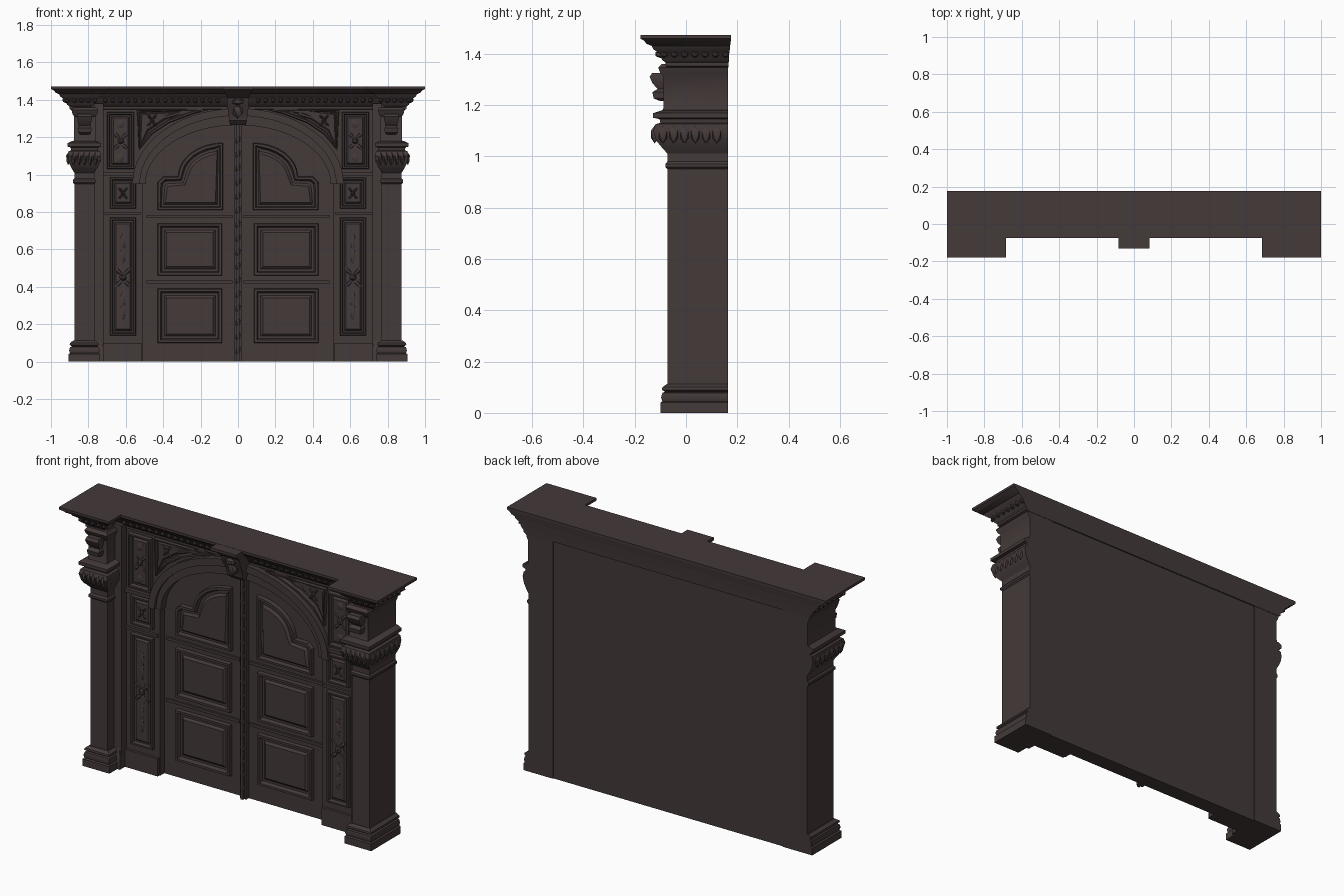
import bpy, bmesh, math
from mathutils import Matrix, Vector

wood = bpy.data.materials.new("dark_brown_wood")
wood.diffuse_color = (0.058, 0.041, 0.041, 1)


def finish(name, bm, mirror=False):
    if not name.endswith("panel"):
        bmesh.ops.recalc_face_normals(bm, faces=bm.faces[:])
    me = bpy.data.meshes.new(name)
    bm.to_mesh(me)
    bm.free()
    me.materials.append(wood)
    ob = bpy.data.objects.new(name, me)
    bpy.context.collection.objects.link(ob)
    if mirror:
        mod = ob.modifiers.new("Mirror", 'MIRROR')
        mod.use_mirror_merge = False
    return ob


def loft(name, rings, mirror=False):
    """Skin a list of equal-length closed 3D rings and cap both ends."""
    bm = bmesh.new()
    vs = [[bm.verts.new(p) for p in r] for r in rings]
    n = len(vs[0])
    for a, b in zip(vs, vs[1:]):
        for i in range(n):
            j = (i + 1) % n
            bm.faces.new((a[i], a[j], b[j], b[i]))
    bm.faces.new(vs[0][::-1])
    bm.faces.new(vs[-1])
    return finish(name, bm, mirror)


def prism(name, pts, y0, y1, mirror=False):
    return loft(name, [[(x, y, z) for x, z in pts] for y in (y0, y1)], mirror)


def rect(x0, x1, z0, z1):
    return [(x0, z0), (x1, z0), (x1, z1), (x0, z1)]


def stack(name, x0, x1, y0, y1, profile, fy=1.0, mirror=True):
    """Moulded block: each (offset, z) grows the sides and front, back stays flat."""
    loft(name, [[(x0 - d, y0 - d * fy, z), (x1 + d, y0 - d * fy, z),
                 (x1 + d, y1, z), (x0 - d, y1, z)] for d, z in profile], mirror)


def panel(name, pts, y, w=0.013, h=0.014, mirror=True):
    """Raised moulding around a sunk field with a raised centre, facing -y."""
    bm = bmesh.new()
    f = bm.faces.new([bm.verts.new((x, y, z)) for x, z in pts])
    bm.normal_update()
    for t, d in ((0.004, h), (w, 0), (w * 0.6, -h * 0.93), (w, 0), (w, h * 0.5)):
        bmesh.ops.inset_individual(bm, faces=[f], thickness=t, depth=d)
        bm.normal_update()
    return finish(name + "_panel", bm, mirror)


def lumps(name, items, mirror=True):
    """Carved ornament: squashed low-poly spheres (centre, radii, tilt)."""
    bm = bmesh.new()
    for c, r, tilt in items:
        m = Matrix.Translation(c) @ Matrix.Rotation(tilt, 4, 'Y') @ Matrix.Diagonal((*r, 1))
        bmesh.ops.create_icosphere(bm, subdivisions=1, radius=1, matrix=m)
    return finish(name, bm, mirror)


def arc(rx, rz, zc, n=28):
    return [(rx * math.cos(math.pi * i / n), zc + rz * math.sin(math.pi * i / n)) for i in range(n + 1)]


WALL, DOOR, BACK = 0.03, 0.068, 0.158

# surrounding wall with arched opening
opening = arc(0.51, 0.33, 0.95)
prism("arched_wall", [(-0.78, 0), (-0.51, 0)] + opening[::-1] + [(0.51, 0), (0.78, 0), (0.78, 1.4), (-0.78, 1.4)],
      WALL, DOOR + 0.004)

# arch moulding, two steps
for nm, (ro, zo), (ri, zi), yf in (("arch_outer_moulding", (0.565, 0.405), (0.525, 0.365), 0.0),
                                   ("arch_inner_moulding", (0.535, 0.375), (0.495, 0.315), 0.015)):
    prism(nm, arc(ro, zo, 0.95) + arc(ri, zi, 0.95)[::-1], yf, WALL + 0.03)

# door leaves running back flush with the piers, centre strip and door panels
prism("door_leaf", rect(0, 0.74, 0, 1.36), DOOR, BACK, True)
prism("centre_strip", rect(-0.02, 0.02, 0, 1.28), 0.045, 0.08)
prism("centre_bead", rect(-0.008, 0.008, 0, 1.28), 0.033, 0.06)
lumps("centre_strip_carving", [((0, 0.04, 0.06 + i * 0.075), (0.014, 0.012, 0.03), 0) for i in range(16)], False)
panel("lower_door", rect(0.085, 0.43, 0.10, 0.39), DOOR, 0.018, 0.022)
panel("middle_door", rect(0.085, 0.43, 0.46, 0.74), DOOR, 0.018, 0.022)
curve = [(0.08 + 0.24 * math.cos(a), 0.99 + 0.18 * math.sin(a)) for a in [math.pi / 2 * i / 8 for i in range(9)]]
panel("upper_door", [(0.08, 0.81), (0.43, 0.81), (0.43, 0.96), (0.40, 0.99)] + curve, DOOR, 0.015, 0.022)
for z in (0.425, 0.775):
    prism("door_rail", rect(0.03, 0.49, z - 0.008, z + 0.008), DOOR - 0.012, DOOR + 0.01, True)

# side bays: plinth, rails, framed panels
prism("bay_plinth", rect(0.515, 0.77, 0, 0.10), WALL - 0.015, DOOR + 0.01, True)
prism("bay_rail", rect(0.52, 0.74, 0.995, 1.015), WALL - 0.02, WALL + 0.02, True)
prism("bay_lower_rail", rect(0.52, 0.74, 0.785, 0.80), WALL - 0.015, WALL + 0.02, True)
panel("tall_bay", rect(0.545, 0.685, 0.14, 0.77), WALL, 0.012, 0.02)
panel("small_bay", rect(0.545, 0.685, 0.82, 0.985), WALL, 0.012, 0.02)
panel("upper_bay", rect(0.555, 0.70, 1.03, 1.335), WALL, 0.012, 0.022)
panel("spandrel", [(0.16, 1.345), (0.24, 1.325), (0.37, 1.275), (0.46, 1.215), (0.53, 1.13), (0.54, 1.345)],
      WALL, 0.009, 0.018)

# carved relief in the bays and spandrels
relief = []
for cx, cz, r in ((0.615, 0.45, 0.06), (0.615, 0.90, 0.035), (0.627, 1.18, 0.055), (0.46, 1.29, 0.035)):
    relief.append(((cx, 0.02, cz), (r * 0.35, 0.018, r * 0.35), 0))
    for k in range(4):
        a = math.pi / 4 + k * math.pi / 2
        relief.append(((cx + r * 0.55 * math.cos(a), 0.022, cz + r * 0.75 * math.sin(a)),
                       (r * 0.5, 0.012, r * 0.22), -a))
relief += [((0.615, 0.022, z), (0.014, 0.012, 0.06), 0) for z in (0.27, 0.33, 0.57, 0.64)]
relief += [((0.627, 0.022, z), (0.025, 0.012, 0.03), 0) for z in (1.09, 1.27)]
relief += [((0.36, 0.022, 1.315), (0.05, 0.012, 0.012), 0.3)]
lumps("bay_carving", relief)
prism("bay_diamond", [(0.615, 0.36), (0.655, 0.45), (0.615, 0.54), (0.575, 0.45)], 0.018, 0.03, True)

# pilasters with stepped inner strip, base, capital and frieze block
prism("pilaster_shaft", rect(0.768, 0.875, 0, 1.38), -0.072, 0.163, True)
prism("pilaster_inner_step", rect(0.72, 0.80, 0, 1.38), -0.015, 0.163, True)
stack("pilaster_base", 0.765, 0.878, -0.072, 0.163,
      [(0.028, 0), (0.028, 0.04), (0.02, 0.045), (0.025, 0.06), (0.02, 0.078), (0.01, 0.082),
       (0.022, 0.09), (0.02, 0.10), (0.003, 0.112)])
stack("pilaster_inner_base", 0.735, 0.80, -0.015, 0.163, [(0.015, 0), (0.015, 0.08), (0.0, 0.11)])
stack("pilaster_neck", 0.768, 0.875, -0.072, 0.163, [(0, 0.95), (0.008, 0.958), (0.008, 0.97), (0, 0.98)])
stack("pilaster_capital", 0.768, 0.875, -0.072, 0.163,
      [(0, 1.01), (0.012, 1.03), (0.028, 1.06), (0.036, 1.10), (0.03, 1.125), (0.018, 1.13),
       (0.02, 1.145), (0.036, 1.15), (0.036, 1.168), (0.012, 1.18)], 1.55)
stack("frieze_block", 0.768, 0.87, -0.078, 0.163,
      [(0.012, 1.17), (0.006, 1.19), (0.006, 1.31), (0.015, 1.325), (0.02, 1.345), (0.01, 1.36)], 1.5)
stack("frieze_bracket", 0.795, 0.845, -0.10, 0.0,
      [(0, 1.215), (0.01, 1.225), (0.012, 1.25), (0.004, 1.262), (0.012, 1.285), (0.016, 1.31), (0.012, 1.325)], 2.6)

# capital leaves on front and outer side
leaves = [((0.762 + 0.0295 * i, -0.122, 1.085), (0.014, 0.016, 0.035), 0) for i in range(5)]
leaves += [((0.908, -0.09 + 0.042 * i, 1.085), (0.012, 0.019, 0.035), 0) for i in range(6)]
leaves += [((0.745, -0.085 + 0.035 * i, 1.085), (0.012, 0.016, 0.03), 0) for i in range(3)]
lumps("capital_leaves", leaves)


# cornice: one moulding breaking forward around the pilasters
def cornice_ring(d, z):
    half = [(0.795 - d, 0.035 - d), (0.795 - d, -0.068 - d), (0.89 + d, -0.068 - d), (0.89 + d, 0.165 + d * 0.1)]
    return [(x, y, z) for x, y in half] + [(-x, y, z) for x, y in half[::-1]]


loft("cornice", [cornice_ring(d, z) for d, z in (
    (0, 1.345), (0.012, 1.352), (0.012, 1.365), (0.025, 1.375), (0.035, 1.40), (0.06, 1.418),
    (0.066, 1.43), (0.085, 1.438), (0.098, 1.452), (0.11, 1.458), (0.11, 1.472))])

# carved row under the cornice
row = [((0.11 + 0.04 * i, 0.002, 1.398), (0.015, 0.022, 0.016), 0) for i in range(16)]
row += [((0.765 + 0.037 * i, -0.10, 1.398), (0.014, 0.022, 0.016), 0) for i in range(5)]
row += [((0.922, -0.085 + 0.04 * i, 1.398), (0.02, 0.015, 0.016), 0) for i in range(7)]
lumps("cornice_carving", row)

# keystone breaking through the cornice
loft("keystone", [[(-w, f, z), (w, f, z), (w, 0.06, z), (-w, 0.06, z)] for w, f, z in (
    (0.04, -0.005, 1.265), (0.048, -0.03, 1.29), (0.052, -0.035, 1.33), (0.058, -0.06, 1.37),
    (0.058, -0.07, 1.41), (0.068, -0.10, 1.435), (0.082, -0.132, 1.455), (0.082, -0.132, 1.471))])
lumps("keystone_carving", [((0, -0.045, 1.34), (0.03, 0.025, 0.04), 0), ((0, -0.07, 1.39), (0.035, 0.02, 0.02), 0)], False)

# soft shading on curved mouldings, crisp edges elsewhere
bpy.ops.object.select_all(action='DESELECT')
for ob in bpy.context.scene.objects:
    ob.select_set(True)
    bpy.context.view_layer.objects.active = ob
bpy.ops.object.shade_smooth_by_angle(angle=math.radians(35))
